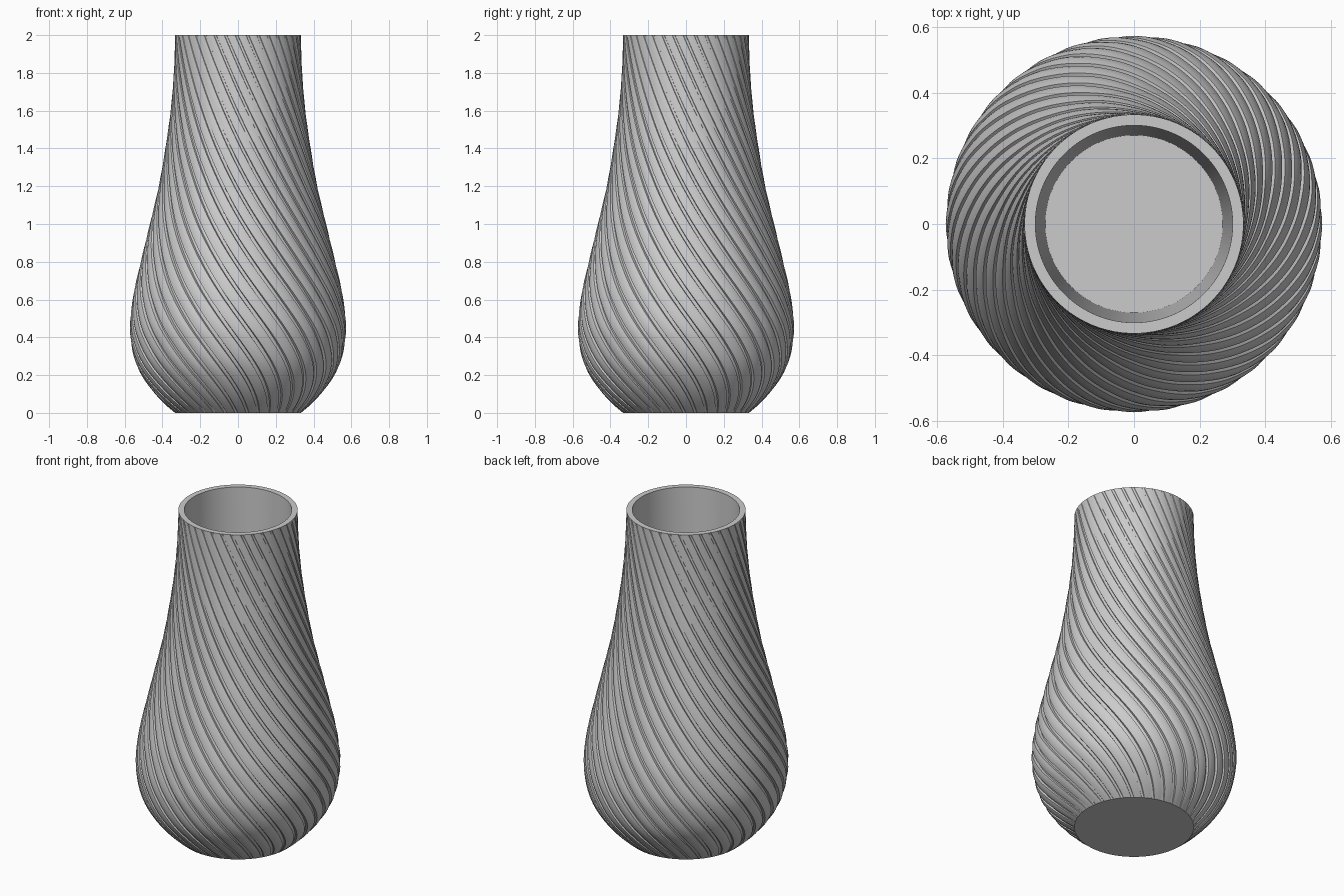
import bpy
import bmesh
import math

cube = bpy.data.objects.get("Cube")
if cube:
    bpy.data.objects.remove(cube, do_unlink=True)

HEIGHT = 2.0
RIBS = 36
TWIST = math.radians(150)
ROWS = 120

# One rib and its groove: position along the pitch, share of the groove depth
RIB_PROFILE = [(0.0, 0.2), (0.18, 0.05), (0.36, 0.0), (0.54, 0.05), (0.72, 0.2),
               (0.75, 1.0), (0.97, 1.0)]
SEGMENTS = RIBS * len(RIB_PROFILE)

# Outer radius at equal height steps, from the foot to the rim
RADII = [0.333, 0.511, 0.57, 0.558, 0.515, 0.467, 0.42, 0.385, 0.357, 0.34, 0.333]


def outer_radius(z):
    """Smooth curve through the radius steps."""
    pts = [0.0] + RADII + [RADII[-1]]
    s = min(z / HEIGHT, 1) * (len(RADII) - 1)
    i = min(int(s), len(RADII) - 2)
    t = s - i
    a, b, c, d = pts[i:i + 4]
    return b + 0.5 * t * (c - a + t * (2 * a - 5 * b + 4 * c - d + t * (3 * (b - c) + d - a)))


def groove_depth(z):
    """Grooves are deepest at the belly and close up at the foot and rim."""
    if z <= 0 or z >= HEIGHT:
        return 0.0
    swell = max(outer_radius(z) - RADII[0], 0) / 0.237
    return 0.004 + 0.016 * swell ** 0.6


def ring(bm, z, radius, turn=0.0, depth=0.0):
    """Ring of vertices with broad ribs and narrow grooves."""
    verts = []
    for i in range(RIBS):
        for t, share in RIB_PROFILE:
            r = radius - depth * share
            a = 2 * math.pi * (i + t) / RIBS + turn
            verts.append(bm.verts.new((r * math.cos(a), r * math.sin(a), z)))
    return verts


bm = bmesh.new()
rings = []

# Fluted outer wall, twisting as it rises
for k in range(ROWS + 1):
    z = HEIGHT * k / ROWS
    rings.append(ring(bm, z, outer_radius(z), TWIST * (1 - z / HEIGHT), groove_depth(z)))

# Plain inner wall, tapering gently from the rim to the floor
FLOOR = 0.06
rings.append(ring(bm, HEIGHT, 0.3))
rings.append(ring(bm, FLOOR, 0.27))

# Skin between the rings, then the underside and the floor
for low, high in zip(rings, rings[1:]):
    for i in range(SEGMENTS):
        j = (i + 1) % SEGMENTS
        bm.faces.new((low[i], low[j], high[j], high[i]))
bm.faces.new(rings[0][::-1])
bm.faces.new(rings[-1])

mesh = bpy.data.meshes.new("vase")
bm.to_mesh(mesh)
bm.free()
vase = bpy.data.objects.new("vase", mesh)
bpy.context.collection.objects.link(vase)

# Single grey material
grey = bpy.data.materials.new("light grey")
grey.use_nodes = True
color = (0.6, 0.6, 0.6, 1)
grey.diffuse_color = color
grey.node_tree.nodes["Principled BSDF"].inputs["Base Color"].default_value = color
mesh.materials.append(grey)

# Smooth ribs with crisp groove edges and rim
bpy.ops.object.select_all(action="DESELECT")
vase.select_set(True)
bpy.context.view_layer.objects.active = vase
bpy.ops.object.shade_smooth_by_angle(angle=math.radians(35))
